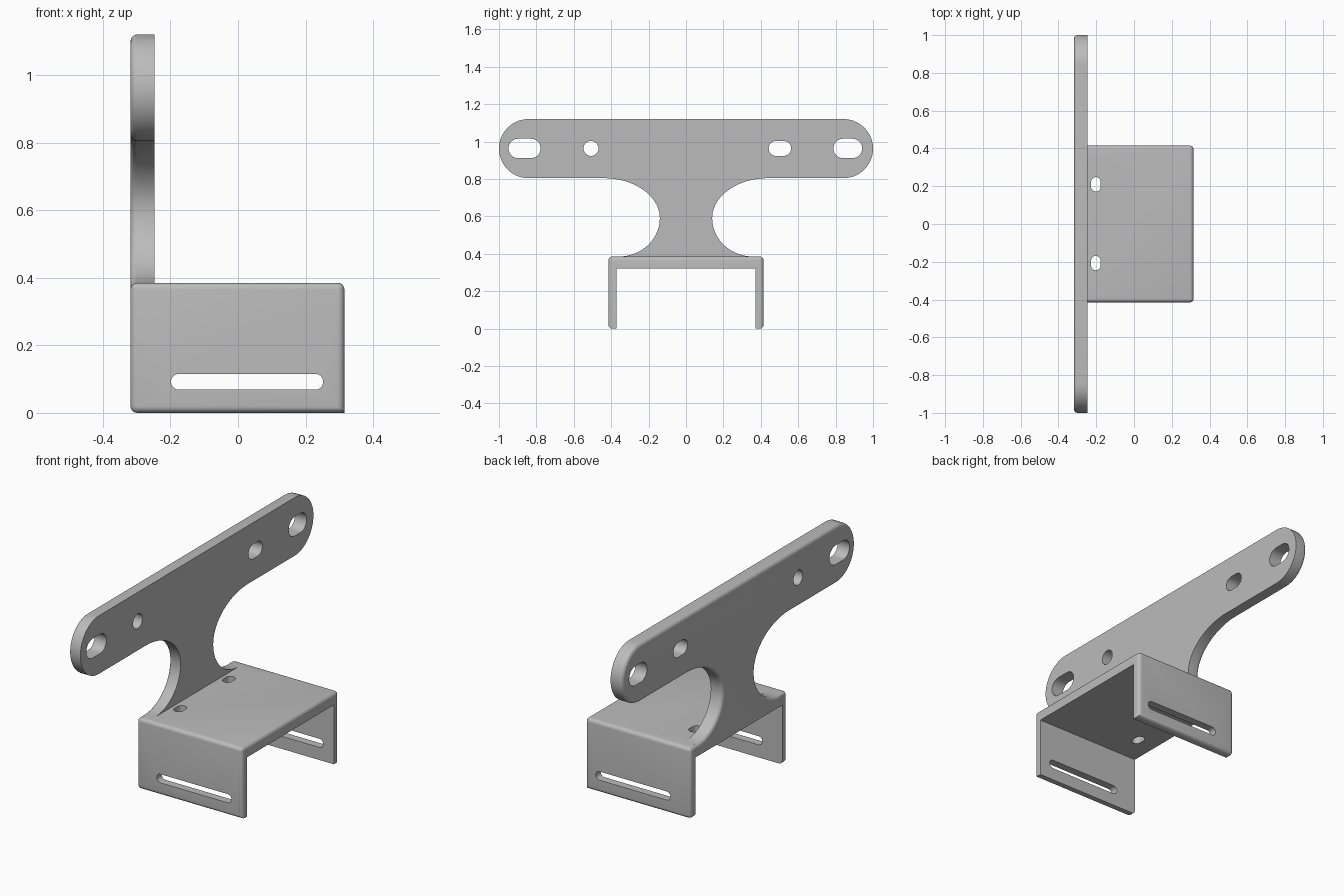
import bpy, bmesh
from math import sin, cos, pi, radians
from mathutils import Vector

old = bpy.data.objects.get("Cube")
if old:
    bpy.data.objects.remove(old, do_unlink=True)

grey = bpy.data.materials.new("plain grey")
grey.use_nodes = True
colour = (0.5, 0.5, 0.5, 1)
grey.diffuse_color = colour
grey.node_tree.nodes["Principled BSDF"].inputs["Base Color"].default_value = colour

BACK, INNER, FRONT = -0.318, -0.247, 0.315   # x of back face, plate face, open end
TOP, HALF, ROUND = 0.385, 0.415, 0.02        # bracket height, half width, edge radius


def arc(cu, cv, a, b, start, end, steps):
    """Points on an elliptical arc, angles in degrees."""
    angles = [radians(start + (end - start) * i / steps) for i in range(steps + 1)]
    return [(cu + a * cos(t), cv + b * sin(t)) for t in angles]


def slot(cu, cv, half, r):
    """Outline of a slot lying along u; half is its half length."""
    d = half - r
    if d <= 0:
        return arc(cu, cv, r, r, 0, 360, 32)[:-1]
    return arc(cu + d, cv, r, r, -90, 90, 16) + arc(cu - d, cv, r, r, 90, 270, 16)


def prism(name, outline, axis, lo, hi, rounded=None):
    """Extrude an outline along an axis; rounded picks edges to round off."""
    place = {"x": lambda u, v, w: (w, u, v),
             "y": lambda u, v, w: (u, w, v),
             "z": lambda u, v, w: (v, u, w)}[axis]
    bm = bmesh.new()
    face = bm.faces.new([bm.verts.new(place(u, v, lo)) for u, v in outline])
    grown = bmesh.ops.extrude_face_region(bm, geom=[face])["geom"]
    bmesh.ops.translate(bm, vec=Vector(place(0, 0, hi - lo)),
                        verts=[g for g in grown if isinstance(g, bmesh.types.BMVert)])
    bmesh.ops.recalc_face_normals(bm, faces=bm.faces)
    if rounded:
        edges = [e for e in bm.edges if rounded(*[v.co for v in e.verts])]
        bmesh.ops.bevel(bm, geom=edges, offset=ROUND, offset_type="OFFSET",
                        segments=5, profile=0.5, affect="EDGES", clamp_overlap=False)
    mesh = bpy.data.meshes.new(name)
    bm.to_mesh(mesh)
    bm.free()
    mesh.materials.append(grey)
    ob = bpy.data.objects.new(name, mesh)
    bpy.context.collection.objects.link(ob)
    return ob


def combine(target, other, operation):
    """Apply a boolean and remove the helper object."""
    mod = target.modifiers.new("combine", "BOOLEAN")
    mod.operation, mod.object, mod.solver = operation, other, "EXACT"
    bpy.context.view_layer.objects.active = target
    bpy.ops.object.modifier_apply(modifier=mod.name)
    bpy.data.objects.remove(other, do_unlink=True)


def cut(target, outline, axis, lo, hi):
    combine(target, prism("cutter", outline, axis, lo, hi), "DIFFERENCE")


# U-shaped bracket, rounded outside except along the lower open edge
def bracket_edge(a, b):
    return not all(p.x > 0 and p.z < 0.1 for p in (a, b))


bracket = prism("mounting_bracket", [(BACK, 0), (FRONT, 0), (FRONT, TOP), (BACK, TOP)],
                "y", -HALF, HALF, bracket_edge)
cut(bracket, [(-0.372, -0.1), (0.372, -0.1), (0.372, 0.322), (-0.372, 0.322)], "x", -1, 1)

# Upright plate: half outline from the foot, up the waist, around the end
half = [(0.36, 0.345)]
half += arc(0.36, 0.59, 0.22, 0.205, 270, 180, 20)
half += arc(0.44, 0.59, 0.30, 0.214, 180, 90, 24)[1:]
half += arc(0.842, 0.962, 0.158, 0.158, -90, 90, 28)
outline = half + [(-u, v) for u, v in reversed(half)]
plate = prism("upright_plate", outline, "x", BACK, INNER,
              lambda a, b: a.x < -0.3 and b.x < -0.3)
combine(bracket, plate, "UNION")
bracket.name = "bracket_with_upright"

# Holes and slots in the upright plate
for y, length, r in ((-0.863, 0.086, 0.052), (-0.508, 0.04, 0.04),
                     (0.502, 0.06, 0.04), (0.865, 0.077, 0.052)):
    cut(bracket, slot(y, 0.963, length, r), "x", -0.5, 0)

# Long slots through both legs, and two short slots in the top
cut(bracket, slot(0.027, 0.092, 0.225, 0.0235), "y", -1, 1)
for y in (-0.207, 0.21):
    cut(bracket, slot(y, -0.202, 0.038, 0.025), "z", 0.2, 0.5)

bpy.ops.object.select_all(action="DESELECT")
bracket.select_set(True)
bpy.context.view_layer.objects.active = bracket
bpy.ops.object.shade_smooth_by_angle(angle=radians(35))
